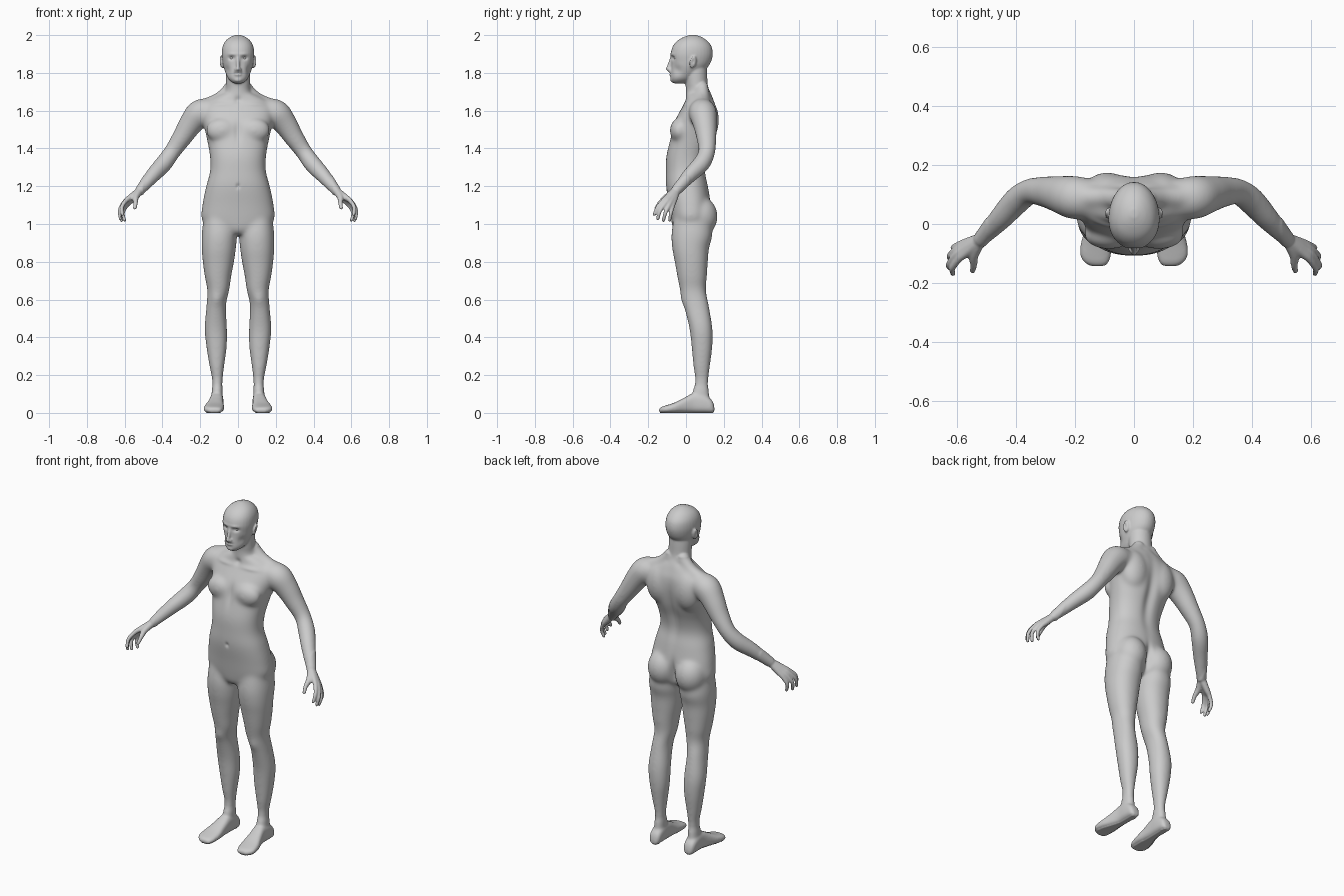
import bpy, bmesh, math
from mathutils import Vector, Matrix

bm = bmesh.new()
SEG = 32


def spline(rows, n=6):
    """Smoothly resample rows of numbers (Catmull-Rom)."""
    rows = [Vector(r) for r in rows]
    out = []
    for i in range(len(rows) - 1):
        b, c = rows[i], rows[i + 1]
        a, d = rows[max(i - 1, 0)], rows[min(i + 2, len(rows) - 1)]
        for k in range(n):
            t = k / n
            out.append(b + (c - a) * (t / 2) + (a * 2 - b * 5 + c * 4 - d) * (t * t / 2)
                       + (b * 3 - a - c * 3 + d) * (t ** 3 / 2))
    return out + [rows[-1]]


def loft(rings, power=2.0, egg=0.0):
    """Skin superellipse rings given as (centre, half axis u, half axis v)."""
    loops = []
    for c, u, v in rings:
        loop = []
        for k in range(SEG):
            a = 2 * math.pi * k / SEG
            p = math.copysign(abs(math.cos(a)) ** (2 / power), math.cos(a))
            q = math.copysign(abs(math.sin(a)) ** (2 / power), math.sin(a))
            loop.append(bm.verts.new(c + u * p * (1 + egg * q) + v * q))
        loops.append(loop)
    for l, m in zip(loops, loops[1:]):
        for k in range(SEG):
            j = (k + 1) % SEG
            bm.faces.new((l[k], l[j], m[j], m[k]))
    bm.faces.new(loops[0][::-1])
    bm.faces.new(loops[-1])


def stack(rows, power=2.0, egg=0.0):
    """Horizontal rings from rows of z, x0, x1, y_front, y_back."""
    loft([(Vector(((x0 + x1) / 2, (y0 + y1) / 2, z)), Vector(((x1 - x0) / 2, 0, 0)),
           Vector((0, (y1 - y0) / 2, 0))) for z, x0, x1, y0, y1 in map(tuple, map(list, spline(rows)))],
         power, egg)


def ball(c, r, rot=(0, 0, 0)):
    m = Matrix.Translation(c)
    for ang, ax in zip(rot, "XYZ"):
        m = m @ Matrix.Rotation(ang, 4, ax)
    bmesh.ops.create_uvsphere(bm, u_segments=24, v_segments=14, radius=1,
                              matrix=m @ Matrix.Diagonal((*r, 1)))


def tube(pts):
    """Round tube through points x, y, z, radius, with round ends."""
    s = spline(pts)
    p = [Vector(q[:3]) for q in s]
    rings = []
    for i, c in enumerate(p):
        t = (p[min(i + 1, len(p) - 1)] - p[max(i - 1, 0)]).normalized()
        u = t.cross(Vector((0.3, 1, 0.2))).normalized()
        rings.append((c, u * s[i][3], t.cross(u) * s[i][3]))
    loft(rings)
    for q in (s[0], s[-1]):
        ball(q[:3], (q[3],) * 3)


# Leg
stack([(1.06, .02, .178, -.06, .12), (.95, .006, .192, -.077, .14), (.87, .011, .192, -.073, .122),
       (.80, .021, .187, -.06, .116), (.72, .036, .176, -.046, .111), (.65, .046, .163, -.032, .106),
       (.57, .063, .167, -.013, .121), (.45, .058, .177, .017, .14), (.35, .059, .168, .029, .14),
       (.25, .072, .152, .038, .128), (.17, .081, .137, .047, .119), (.10, .081, .140, .033, .122),
       (.03, .085, .14, .03, .13)], 2.15)
# Foot: rows of y, centre x, half width, top height
loft([(Vector((x, y, h / 2)), Vector((w, 0, 0)), Vector((0, 0, h / 2))) for y, x, w, h in
      spline([(.15, .112, .018, .035), (.135, .112, .032, .07), (.09, .112, .036, .10), (.04, .113, .036, .105),
              (-.01, .119, .043, .08), (-.06, .126, .053, .055), (-.105, .13, .053, .04),
              (-.13, .127, .042, .032), (-.144, .122, .024, .022)])], 2.8)
# Arm
tube([(.16, .085, 1.595, .07), (.205, .09, 1.583, .074), (.25, .10, 1.53, .064), (.295, .108, 1.46, .054),
      (.35, .11, 1.38, .045), (.395, .08, 1.318, .047), (.45, .02, 1.258, .041), (.515, -.05, 1.18, .028)])
# Fingers run from the wrist, so that together they form the palm
for k, m, t in [((.592, -.118, 1.125), (.614, -.150, 1.09), (.612, -.168, 1.05)),
                ((.602, -.105, 1.115), (.626, -.136, 1.072), (.622, -.149, 1.028)),
                ((.600, -.087, 1.105), (.624, -.108, 1.062), (.616, -.120, 1.018)),
                ((.590, -.070, 1.098), (.610, -.080, 1.058), (.600, -.086, 1.020))]:
    w = Vector((.515, -.05, 1.18)).lerp(Vector(k), .12)
    tube([(*w, .02), (*Vector(w).lerp(Vector(k), .6), .0165), (*k, .0125), (*m, .0105), (*t, .009)])
tube([(.525, -.065, 1.17, .02), (.542, -.105, 1.14, .017), (.542, -.138, 1.112, .012), (.546, -.158, 1.085, .010)])
# Chest, shoulder blade, shoulder slope, buttock
ball((.085, -.036, 1.495), (.085, .05, .066))
ball((.09, .105, 1.55), (.085, .07, .12))
tube([(.04, .085, 1.72, .035), (.10, .09, 1.662, .036), (.19, .09, 1.618, .042)])
ball((.09, .078, 1.04), (.088, .09, .105))
# Ear, nostril
ball((.088, .037, 1.857), (.009, .019, .034), (-.2, .15, .4))
ball((.012, -.086, 1.817), (.008, .011, .008))
# Mirror all side parts
dup = bmesh.ops.duplicate(bm, geom=bm.verts[:] + bm.edges[:] + bm.faces[:])["geom"]
for v in dup:
    if isinstance(v, bmesh.types.BMVert):
        v.co.x *= -1

# Torso
stack([(z, -w, w, f, b) for z, w, f, b in
       [(.945, .05, -.05, .07), (.97, .12, -.068, .11), (1.02, .19, -.078, .13), (1.10, .189, -.09, .132),
        (1.20, .169, -.106, .118), (1.28, .148, -.107, .104), (1.36, .149, -.104, .118),
        (1.45, .165, -.084, .15), (1.54, .185, -.062, .165), (1.61, .19, -.025, .163),
        (1.65, .16, -.004, .15), (1.69, .085, .0, .135)]], 2.3)
# Neck
stack([(1.60, -.075, .075, .0, .15), (1.68, -.068, .068, -.002, .138), (1.73, -.064, .064, -.002, .117),
       (1.80, -.064, .064, -.01, .112), (1.85, -.06, .06, -.01, .11)])
# Head
stack([(z, -w, w, f, b) for z, w, f, b in
       [(1.744, .018, -.06, -.01), (1.752, .034, -.075, .02), (1.77, .052, -.082, .05), (1.80, .066, -.081, .085),
        (1.83, .076, -.079, .115), (1.86, .082, -.078, .133), (1.90, .086, -.081, .142),
        (1.94, .081, -.07, .135), (1.97, .065, -.046, .112), (1.99, .040, -.012, .082),
        (2.001, .012, .022, .05)]], 2.1, -.1)
# Nose, lips, chin
tube([(0, -.074, 1.888, .008), (0, -.086, 1.85, .009), (0, -.096, 1.821, .0105)])
ball((0, -.081, 1.805), (.022, .010, .006))
ball((0, -.080, 1.791), (.019, .010, .006))
ball((0, -.072, 1.764), (.022, .013, .013))

# Fuse everything into one skin
bmesh.ops.recalc_face_normals(bm, faces=bm.faces[:])
mesh = bpy.data.meshes.new("body")
bm.to_mesh(mesh)
bm.free()
body = bpy.data.objects.new("body", mesh)
bpy.context.collection.objects.link(body)
bpy.context.view_layer.objects.active = body
body.select_set(True)
mod = body.modifiers.new("fuse", "REMESH")
mod.mode, mod.voxel_size = "VOXEL", .005
bpy.ops.object.modifier_apply(modifier="fuse")

# Blend the joints strongly, face, hands and feet lightly
bm = bmesh.new()
bm.from_mesh(body.data)
wide = [v for v in bm.verts if .13 < v.co.z < 1.735 and abs(v.co.x) < .5]
feet = [v for v in bm.verts if v.co.z <= .16]
for verts, times in ((wide, 40), (feet, 10), (bm.verts[:], 3)):
    for _ in range(times):
        bmesh.ops.smooth_vert(bm, verts=verts, factor=.5, use_axis_x=True, use_axis_y=True, use_axis_z=True)


def sculpt(c, r, push):
    """Soft brush stroke on both sides: centre, radii, push along x, y, z."""
    for s in ((1, -1) if c[0] else (1,)):
        for v in bm.verts:
            d = sum(((v.co[i] - c[i] * (s if i == 0 else 1)) / r[i]) ** 2 for i in range(3))
            if d < 6:
                v.co += Vector((push[0] * s, push[1], push[2])) * math.exp(-d)


# Eye sockets, brows, cheeks, mouth line, ear hollows
sculpt((.033, -.065, 1.879), (.017, .03, .011), (0, .013, 0))
sculpt((.03, -.072, 1.899), (.022, .03, .008), (0, -.004, 0))
sculpt((.058, -.045, 1.815), (.02, .03, .025), (-.006, .004, 0))
sculpt((0, -.088, 1.798), (.022, .02, .0035), (0, .004, 0))
sculpt((.098, .036, 1.86), (.012, .009, .016), (-.007, 0, 0))
# Spine, buttock cleft, breastbone, navel, collarbones, shin and knee
sculpt((0, .14, 1.42), (.03, .08, .17), (0, -.016, 0))
sculpt((0, .15, 1.02), (.018, .08, .075), (0, -.028, 0))
sculpt((0, -.08, 1.49), (.018, .05, .06), (0, .008, 0))
sculpt((0, -.105, 1.2), (.010, .03, .013), (0, .007, 0))
sculpt((.09, -.005, 1.635), (.06, .03, .012), (0, -.005, 0))
sculpt((0, .0, 1.655), (.018, .03, .018), (0, .008, 0))
sculpt((.112, -.02, .60), (.03, .03, .035), (0, -.006, 0))
# Flat soles
for v in bm.verts:
    if v.co.z < .004:
        v.co.z = 0
bm.to_mesh(body.data)
bm.free()
bpy.ops.object.shade_smooth()

# Eyes
for side, s in (("left", 1), ("right", -1)):
    bpy.ops.mesh.primitive_uv_sphere_add(segments=24, ring_count=16, radius=.0125, location=(.033 * s, -.0515, 1.879))
    bpy.context.object.name = side + "_eye"
    bpy.ops.object.shade_smooth()
